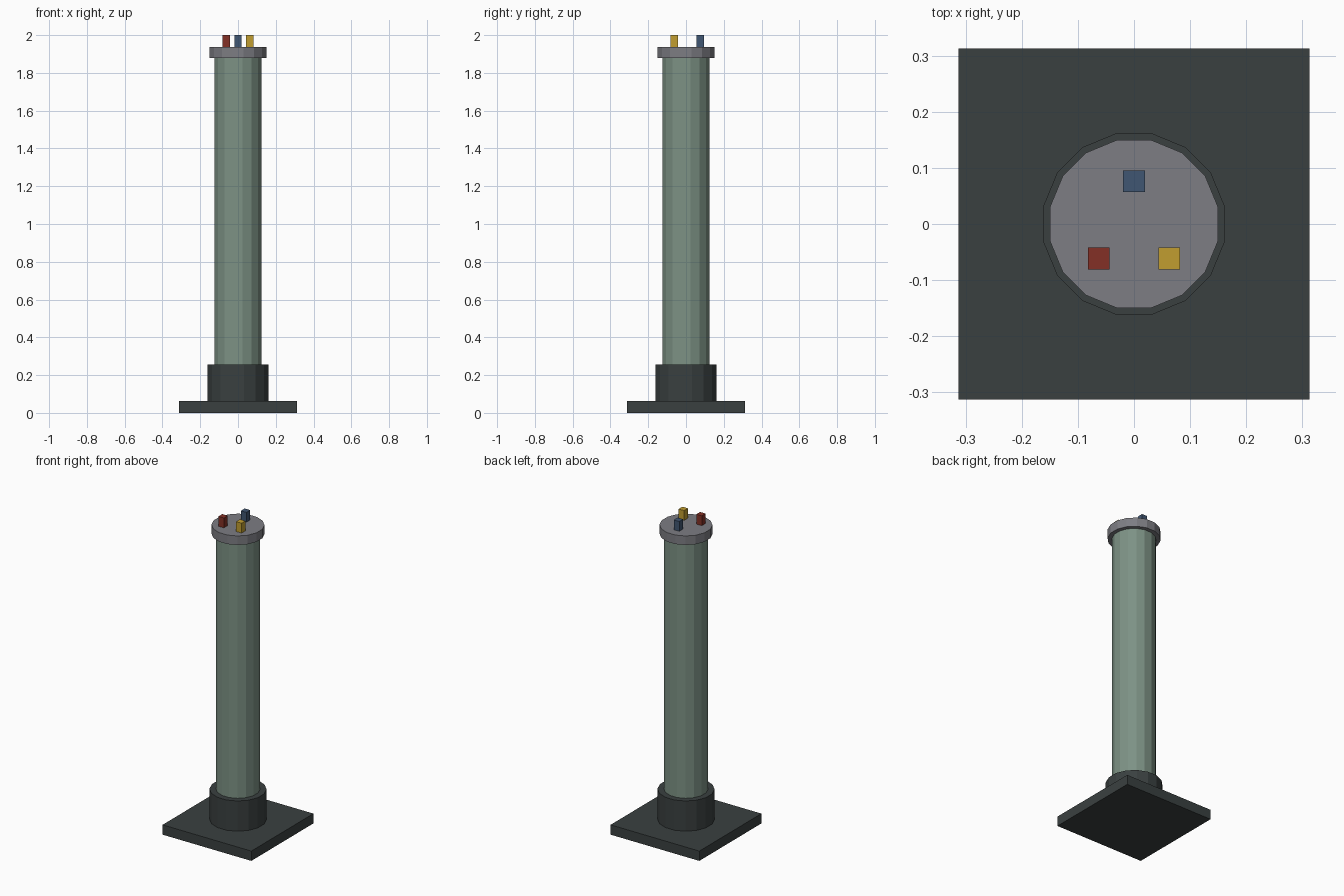
import bpy
import math

if "Cube" in bpy.data.objects:
    bpy.data.objects.remove(bpy.data.objects["Cube"], do_unlink=True)


def material(name, rgb):
    """Flat material from an sRGB colour, stored as linear values."""
    linear = [((c / 255 + 0.055) / 1.055) ** 2.4 for c in rgb]
    mat = bpy.data.materials.new(name)
    mat.use_nodes = True
    mat.diffuse_color = (*linear, 1)
    mat.node_tree.nodes["Principled BSDF"].inputs["Base Color"].default_value = (*linear, 1)
    return mat


def finish(name, mat):
    obj = bpy.context.object
    obj.name = name
    obj.data.materials.append(mat)


def box(name, mat, x, y, bottom, top, width):
    bpy.ops.mesh.primitive_cube_add(size=1, location=(x, y, (bottom + top) / 2))
    bpy.context.object.scale = (width, width, top - bottom)
    bpy.ops.object.transform_apply(location=False, rotation=False, scale=True)
    finish(name, mat)


def drum(name, mat, apothem, bottom, top):
    """Sixteen-sided prism with flat sides facing the axes."""
    half = math.pi / SIDES
    bpy.ops.mesh.primitive_cylinder_add(
        vertices=SIDES, radius=apothem / math.cos(half), depth=top - bottom,
        location=(0, 0, (bottom + top) / 2), rotation=(0, 0, half))
    bpy.ops.object.transform_apply(location=False, rotation=True, scale=False)
    finish(name, mat)


SIDES = 16
dark = material("dark grey", (58, 64, 64))
green = material("grey green", (125, 146, 133))
grey = material("mid grey", (125, 125, 131))
red = material("red", (131, 48, 38))
blue = material("blue", (64, 86, 114))
yellow = material("yellow", (193, 158, 48))

# Foot and column
box("base_plate", dark, 0, 0, 0, 0.0625, 0.625)
drum("collar", dark, 0.1615, 0.0625, 0.255)
drum("column", green, 0.125, 0.255, 1.88)
drum("cap", grey, 0.15, 1.88, 1.9375)

# Three terminals on the cap
for name, mat, x, y in (("red_terminal", red, -0.0625, -0.0615),
                        ("yellow_terminal", yellow, 0.0625, -0.0615),
                        ("blue_terminal", blue, 0, 0.076)):
    box(name, mat, x, y, 1.9375, 2.0, 0.0385)
